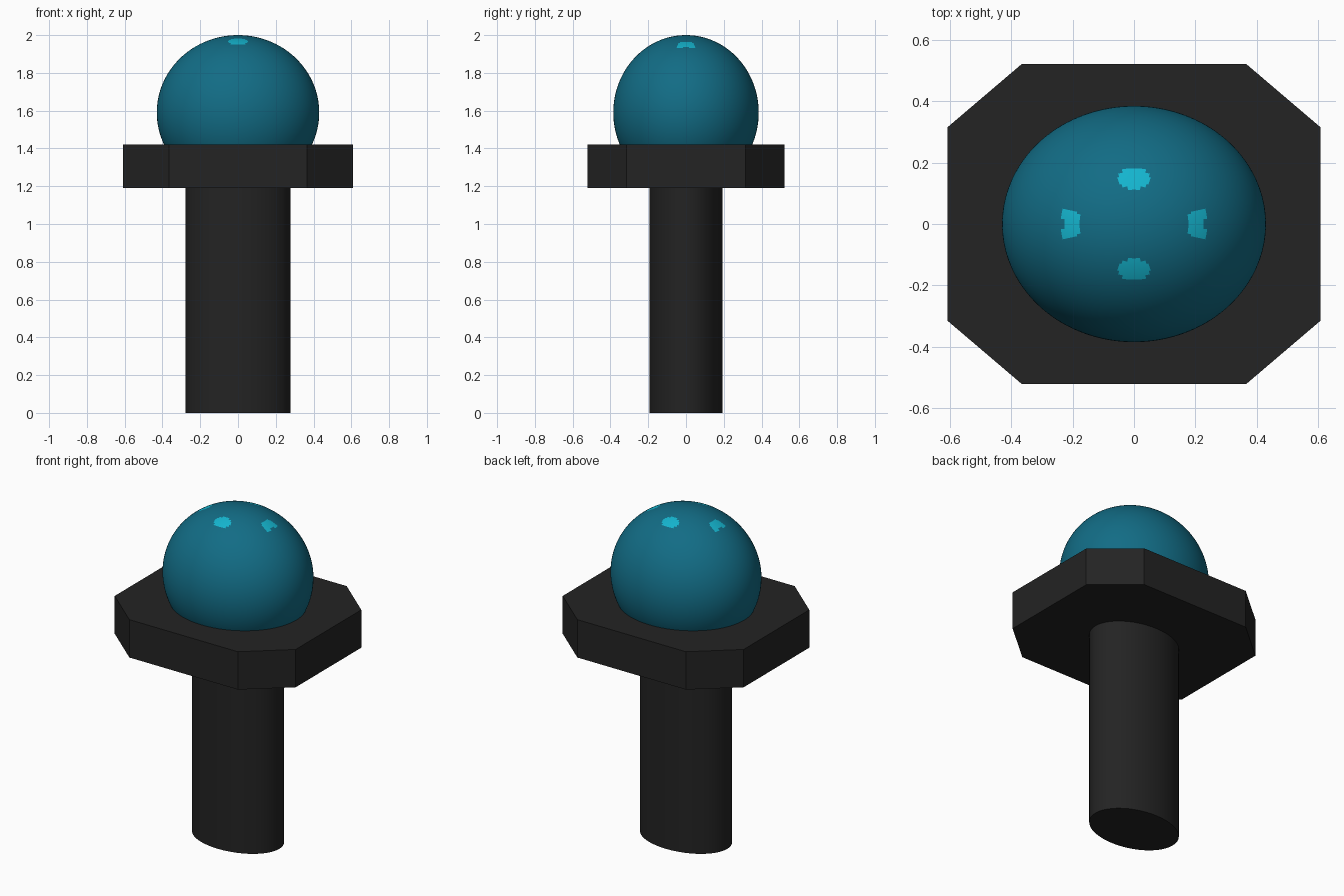
import bpy, bmesh, math
from mathutils import Matrix

if "Cube" in bpy.data.objects:
    bpy.data.objects.remove(bpy.data.objects["Cube"])


def material(name, rgb):
    m = bpy.data.materials.new(name)
    m.diffuse_color = (*rgb, 1)
    m.use_nodes = True
    m.node_tree.nodes["Principled BSDF"].inputs["Base Color"].default_value = m.diffuse_color
    return m


black = material("black", (0.017, 0.017, 0.017))
teal = material("dark teal", (0.006, 0.15, 0.235))
cyan = material("bright cyan", (0.007, 0.46, 0.62))


def add_object(name, bm, mats, smooth=False):
    bmesh.ops.recalc_face_normals(bm, faces=bm.faces)
    mesh = bpy.data.meshes.new(name)
    bm.to_mesh(mesh)
    bm.free()
    for m in mats:
        mesh.materials.append(m)
    ob = bpy.data.objects.new(name, mesh)
    bpy.context.collection.objects.link(ob)
    if smooth:
        bpy.ops.object.select_all(action='DESELECT')
        ob.select_set(True)
        bpy.context.view_layer.objects.active = ob
        bpy.ops.object.shade_smooth_by_angle(angle=math.radians(35))
    return ob


def prism(name, outline, z0, z1, mat, smooth=False):
    bm = bmesh.new()
    low = [bm.verts.new((x, y, z0)) for x, y in outline]
    high = [bm.verts.new((x, y, z1)) for x, y in outline]
    n = len(outline)
    bm.faces.new(low[::-1])
    bm.faces.new(high)
    for i in range(n):
        j = (i + 1) % n
        bm.faces.new((low[i], low[j], high[j], high[i]))
    return add_object(name, bm, [mat], smooth)


# Oval post
oval = [(0.278 * math.cos(a), 0.194 * math.sin(a))
        for a in (math.tau * i / 48 for i in range(48))]
prism("post", oval, 0, 1.19, black, True)

# Eight-sided collar plate
corner = [(0.608, 0.315), (0.365, 0.522)]
octagon = (corner + [(-x, y) for x, y in corner[::-1]]
           + [(-x, -y) for x, y in corner] + [(x, -y) for x, y in corner[::-1]])
prism("collar", octagon, 1.19, 1.42, black)

# Ball with four small bright patches around its crown
bm = bmesh.new()
bmesh.ops.create_uvsphere(bm, u_segments=160, v_segments=96, radius=1,
                          matrix=Matrix.Translation((0, 0, 1.59)) @ Matrix.Diagonal((0.43, 0.385, 0.41, 1)))
for f in bm.faces:
    c = f.calc_center_median()
    x, y = abs(c.x), abs(c.y)
    if c.z > 1.8:
        end_patch = (x / 0.05) ** 2 + ((y - 0.148) / 0.036) ** 2 < 1
        side_patch = 0.172 < x < 0.232 and y < 0.03 + 0.4 * (x - 0.172)
        f.material_index = int(end_patch or side_patch)
add_object("ball", bm, [teal, cyan], True)
